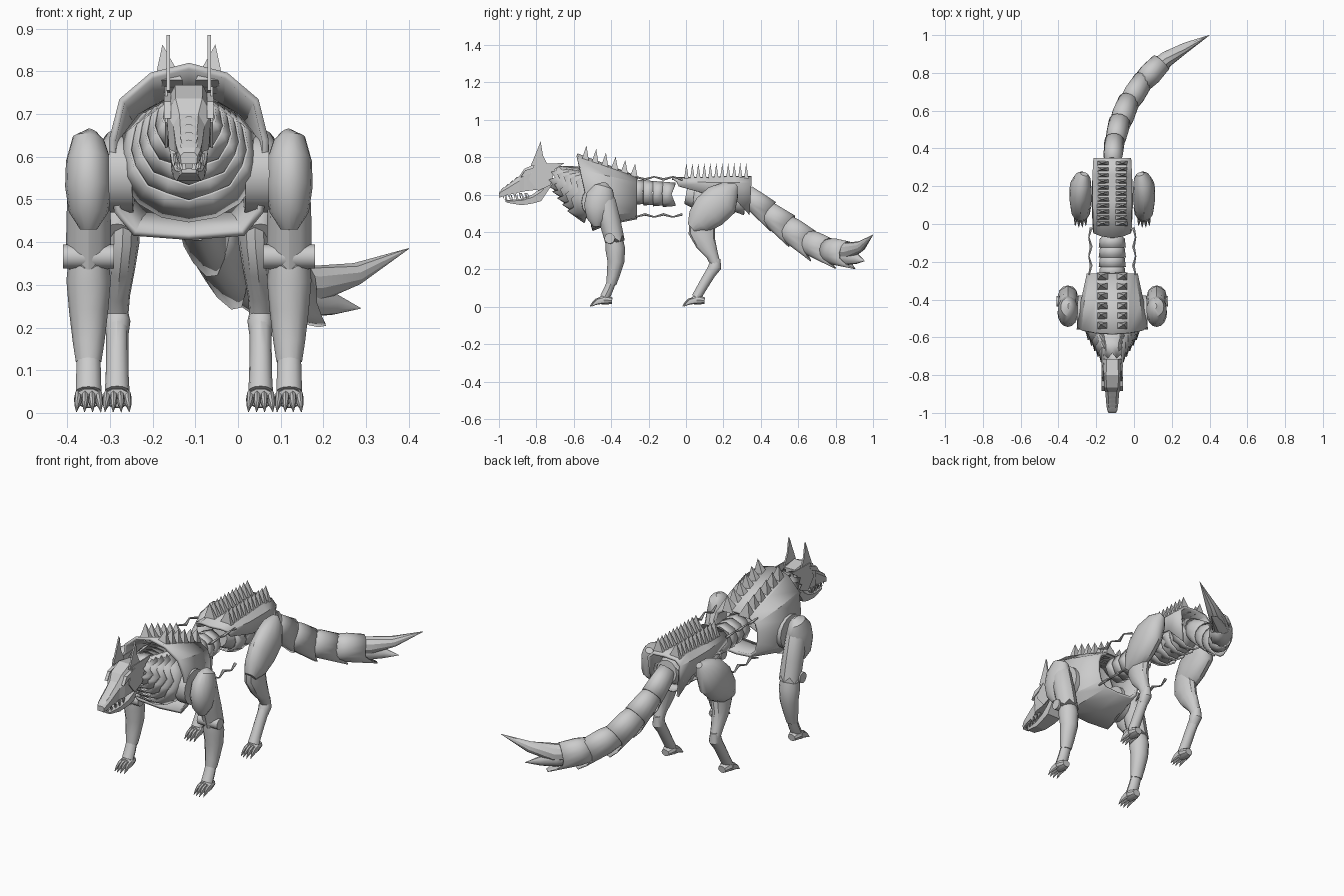
import bpy, bmesh, math
from mathutils import Vector

if "Cube" in bpy.data.objects:
    bpy.data.objects.remove(bpy.data.objects["Cube"])

CX = -0.115  # body centre line; meshes are built around local x = 0


def finish(name, bm, mirror=False, thick=0, angle=32):
    bmesh.ops.remove_doubles(bm, verts=bm.verts, dist=1e-5)
    bmesh.ops.recalc_face_normals(bm, faces=bm.faces)
    me = bpy.data.meshes.new(name)
    bm.to_mesh(me)
    bm.free()
    ob = bpy.data.objects.new(name, me)
    bpy.context.collection.objects.link(ob)
    ob.location.x = CX
    me.shade_smooth()
    me.set_sharp_from_angle(angle=math.radians(angle))
    if thick:
        m = ob.modifiers.new("thickness", 'SOLIDIFY')
        m.thickness = thick
    if mirror:
        ob.modifiers.new("mirror", 'MIRROR')
    return ob


def bridge(bm, rings, closed=True, cap=True):
    vs = [[bm.verts.new(p) for p in r] for r in rings]
    n = len(rings[0])
    for a, b in zip(vs, vs[1:]):
        for i in range(n if closed else n - 1):
            j = (i + 1) % n
            bm.faces.new((a[i], a[j], b[j], b[i]))
    if cap:
        bm.faces.new(vs[0])
        bm.faces.new(vs[-1])


def add_tube(bm, secs, n=12, cap=True, edge=None):
    """Sections (x, y, z, half width in x, half depth) along a path; edge(a) lengthens the end rim."""
    pts = [Vector(s[:3]) for s in secs]
    rings = []
    for k, s in enumerate(secs):
        t = (pts[min(k + 1, len(pts) - 1)] - pts[max(k - 1, 0)]).normalized()
        u = (Vector((1, 0, 0)) - t * t.x).normalized()
        v = u.cross(t)
        ring = []
        for i in range(n):
            a = 2 * math.pi * (i + 0.5) / n if n < 8 else 2 * math.pi * i / n
            p = pts[k] + u * s[3] * math.cos(a) + v * s[4] * math.sin(a)
            if edge and k == len(secs) - 1:
                p += t * edge(a)
            ring.append(p)
        rings.append(ring)
    bridge(bm, rings, True, cap)


def tube(name, secs, n=12, cap=True, edge=None, mirror=False, thick=0):
    bm = bmesh.new()
    add_tube(bm, secs, n, cap, edge)
    return finish(name, bm, mirror, thick)


def shell(name, sections, closed, thick):
    """Half outlines of (x, y, z) reflected to a full outline, then lofted."""
    rings = []
    for h in sections:
        back = [(-x, y, z) for x, y, z in reversed(h) if x > 0]
        rings.append(h + back)
    if not closed:  # start the open outline at the lower edge
        rings = [list(reversed(h)) + [(-x, y, z) for x, y, z in h if x > 0] for h in sections]
    bm = bmesh.new()
    bridge(bm, rings, closed, False)
    return finish(name, bm, False, thick, 25)


def plate(name, pts, x, w):
    bm = bmesh.new()
    bridge(bm, [[(x - w, y, z) for y, z in pts], [(x + w, y, z) for y, z in pts]])
    return finish(name, bm, True)


def spike(bm, x0, x1, y0, y1, z0, z1, tip):
    b = [bm.verts.new(p) for p in ((x0, y0, z0), (x1, y0, z0), (x1, y1, z1), (x0, y1, z1))]
    t = bm.verts.new(tip)
    bm.faces.new(b)
    for i in range(4):
        bm.faces.new((b[i], b[(i + 1) % 4], t))


# Hollow chest shell, open at front and back
half = [(0, .82), (.09, .797), (.163, .735), (.187, .64), (.187, .55), (.175, .47), (.13, .415), (0, .405)]
rear = [(0, .70), (.07, .695), (.12, .665), (.135, .62), (.135, .56), (.12, .505), (.085, .475), (0, .468)]
front_ring = [(x, -.58 + .08 * (.82 - z) / .41, z) for x, z in half]
mid_ring = [((a[0] + b[0]) / 2 + .008 * (a[0] > 0), -.42, (a[1] + b[1]) / 2) for a, b in zip(half, rear)]
shell("chest_shell", [front_ring, mid_ring, [(x, -.262, z) for x, z in rear]], True, .016)

# Hip saddle shell
shell("hip_shell", [
    [(0, -.075, .692), (.06, -.065, .69), (.098, -.05, .675), (.103, -.04, .645)],
    [(0, .12, .695), (.075, .12, .692), (.105, .12, .665), (.11, .12, .60)],
    [(0, .26, .70), (.075, .26, .697), (.105, .26, .665), (.105, .26, .58)],
    [(0, .35, .70), (.07, .35, .695), (.1, .35, .665), (.08, .34, .49)]], False, .014)

# Pelvis core with belly ribs
tube("pelvis_core", [(0, .0, .60, .05, .05), (0, .08, .585, .085, .08), (0, .25, .59, .085, .09),
                     (0, .33, .6, .06, .06)])
bm = bmesh.new()
for i in range(4):
    y = .04 + .07 * i
    add_tube(bm, [(0, y, .575, .08, .065), (0, y + .065, .57, .092, .085)], 10, False)
finish("pelvis_ribs", bm, False, .008)

# Dorsal spikes on chest and hips
bm = bmesh.new()
for i in range(6):
    y = -.56 + .052 * i
    z = .795 - .32 * (y + .56)
    spike(bm, .015, .08, y, y + .043, z - .015, z - .03, (.062, y + .028, z + .068 - .003 * i))
finish("chest_spikes", bm, True)
bm = bmesh.new()
for i in range(11):
    y = -.01 + .032 * i
    spike(bm, .014, .08, y, y + .024, .685, .685, (.055, y + .012, .768))
finish("hip_spikes", bm, True)

# Overlapping waist segments with chevron rims
bm = bmesh.new()
for i in range(4):
    y, z = -.28 + .052 * i, .613 - .004 * i
    add_tube(bm, [(0, y, z, .072, .068), (0, y + .055, z, .066, .062)], 8, False,
             lambda a: .022 * abs(math.sin(a)) - .008)
finish("waist_segments", bm, False, .008)

# Waist cables, upper and lower
bm = bmesh.new()
for z, s in ((.688, 1), (.487, -1)):
    add_tube(bm, [(.118 + .006 * (-1) ** i, -.27 + .05 * i, z + .007 * s * (-1) ** i,
                   .004 + .005 * (i % 2), .004 + .003 * (i % 2)) for i in range(6)], 6)
finish("waist_cables", bm, True)

# Neck collar of nested jagged rings
bm = bmesh.new()
for i in range(5):
    f = i / 4
    y, z = -.50 - .125 * f, .595 + .075 * f
    r, h = .168 - .075 * f, .155 - .07 * f
    add_tube(bm, [(0, y, z, r, h), (0, y - .075, z + .022, r - .028, h - .027)], 16, False,
             lambda a: .028 * (round(a * 8 / math.pi) % 2))
finish("neck_rings", bm, False, .006)


# Head: skull and snout, jaw
def head_part(name, rows):
    bm = bmesh.new()
    bridge(bm, [[(w * .6, y, t), (w, y, t - (t - b) * .3), (w * .9, y, b), (-w * .9, y, b),
                 (-w, y, t - (t - b) * .3), (-w * .6, y, t)] for y, t, b, w in rows])
    return finish(name, bm, False, 0, 15)


head_part("skull", [(-.715, .755, .66, .05), (-.80, .768, .625, .054), (-.865, .737, .617, .052),
                    (-.89, .70, .612, .037), (-.96, .645, .596, .031), (-.985, .628, .588, .027),
                    (-1.0, .61, .583, .02)])
head_part("jaw", [(-.715, .70, .655, .045), (-.775, .635, .565, .045), (-.82, .60, .552, .04),
                  (-.88, .578, .543, .032), (-.955, .57, .556, .024), (-.965, .572, .562, .018)])
bm = bmesh.new()
for i in range(5):
    y, x = -.855 - .03 * i, .034 - .004 * i
    spike(bm, x - .007, x + .004, y - .009, y + .009, .608, .608, (x, y, .577))
    spike(bm, x - .012, x - .002, y + .005, y + .02, .57, .57, (x - .006, y + .012, .603))
finish("teeth", bm, True)
plate("ears", [(-.83, .755), (-.735, .75), (-.765, .81), (-.777, .885), (-.805, .815)], .048, .004)
plate("cheek_plates", [(-.81, .765), (-.65, .768), (-.70, .735), (-.725, .65), (-.79, .62), (-.84, .68)], .053, .003)
plate("brows", [(-.885, .69), (-.86, .73), (-.79, .75), (-.83, .715)], .05, .008)
bm = bmesh.new()
for i in range(4):  # snout ridges
    y, z = -.985 + .024 * i, .628 + .0185 * i
    spike(bm, -.02, .02, y - .008, y + .012, z - .006, z + .006, (0, y + .01, z + .012))
finish("snout_ridges", bm)

# Front legs
X = .235
tube("shoulder", [(X - .01, -.435, .66, .012, .015), (X, -.44, .64, .038, .05), (X, -.455, .59, .053, .078),
                  (X, -.47, .53, .055, .076), (X, -.475, .47, .046, .056), (X, -.475, .43, .02, .022)], 16, mirror=True)
tube("shoulder_socket", [(.13, -.47, .56, .09, .09), (.185, -.468, .56, .09, .09)], 16, mirror=True)
tube("upper_arm", [(X, -.45, .62, .03, .04), (X, -.435, .56, .048, .06), (X, -.405, .45, .052, .057),
                   (X, -.385, .37, .053, .052)], 12, edge=lambda a: .028 * (round(a * 6 / math.pi) % 2), mirror=True)
tube("elbow_disc", [(X - .062, -.408, .366, .028, .028), (X - .0615, -.408, .366, .028, .028)], 14, mirror=True)
bm = bmesh.new()
bmesh.ops.create_cone(bm, cap_ends=True, segments=16, radius1=.028, radius2=.028, depth=.12)
for v in bm.verts:
    v.co = Vector((X + v.co.z, -.408 + v.co.x, .366 + v.co.y))
finish("elbow_pin", bm, True)
tube("forearm", [(X, -.385, .37, .046, .045), (X, -.378, .31, .052, .053), (X, -.375, .24, .046, .045),
                 (X, -.39, .165, .037, .034), (X, -.40, .12, .03, .027)], 12, mirror=True)
tube("front_wrist", [(X, -.392, .15, .027, .024), (X, -.415, .09, .029, .025), (X, -.435, .05, .03, .026)],
     mirror=True)

# Hind legs
H = .168
tube("thigh", [(H - .02, .265, .65, .02, .015), (H - .01, .235, .625, .045, .058), (H, .19, .57, .058, .098),
               (H, .125, .51, .058, .098), (H, .07, .455, .05, .075), (H, .03, .42, .03, .03)], 16, mirror=True)
tube("shin", [(H - .015, .085, .47, .04, .065), (H - .012, .085, .40, .04, .072), (H - .005, .105, .34, .037, .055),
              (H, .14, .275, .03, .033), (H, .16, .225, .026, .026)], 12, mirror=True)
tube("hock", [(H, .165, .26, .02, .02), (H, .155, .215, .031, .035), (H, .135, .18, .026, .027)], 12, mirror=True)
tube("metatarsal", [(H, .15, .21, .026, .03), (H, .11, .145, .026, .028), (H, .075, .085, .027, .026),
                    (H, .055, .05, .029, .026)], mirror=True)


# Paws with four clawed toes
def paw(name, x, y):
    bm = bmesh.new()
    add_tube(bm, [(x, y + .045, .033, .022, .018), (x, y + .015, .036, .033, .026), (x, y - .02, .035, .032, .022)], 10)
    for i in range(4):
        d = (i - 1.5) * .0165
        f = y - .008 * (i in (1, 2))
        add_tube(bm, [(x + d, f, .035, .009, .02), (x + d, f - .03, .028, .009, .016),
                      (x + d * 1.1, f - .047, .018, .006, .01), (x + d * 1.15, f - .065, .003, .001, .002)], 8)
    finish(name, bm, True)


paw("front_paws", X, -.44)
paw("hind_paws", H, .055)

# Tail of overlapping sleeves, curving to one side
path = [(0, .32, .605), (.01, .42, .52), (.035, .52, .44), (.08, .63, .36), (.155, .745, .305), (.245, .84, .285)]
rad = [.055, .06, .066, .064, .06, .055]
for i in range(5):
    a, b = Vector(path[i]), Vector(path[i + 1])
    e = b + (b - a) * .15
    m = (a + b) / 2
    tube("tail_sleeve", [(*a, rad[i] * .8, rad[i] * .95), (*m, rad[i] * .93, rad[i] * 1.1),
                         (*e, rad[i + 1] * .9, rad[i + 1] * 1.18)], 14, False,
         lambda t: .085 * max(0, -math.sin(t)) ** 3, thick=.006)
tube("tail_tip_upper", [(.20, .80, .295, .045, .05), (.29, .875, .30, .042, .045), (.39, .935, .325, .026, .028),
                        (.515, 1.0, .385, .001, .001)], 10)
tube("tail_tip_lower", [(.20, .80, .285, .04, .05), (.28, .87, .265, .034, .042), (.34, .915, .255, .018, .026),
                        (.402, .955, .245, .001, .001)], 10)
